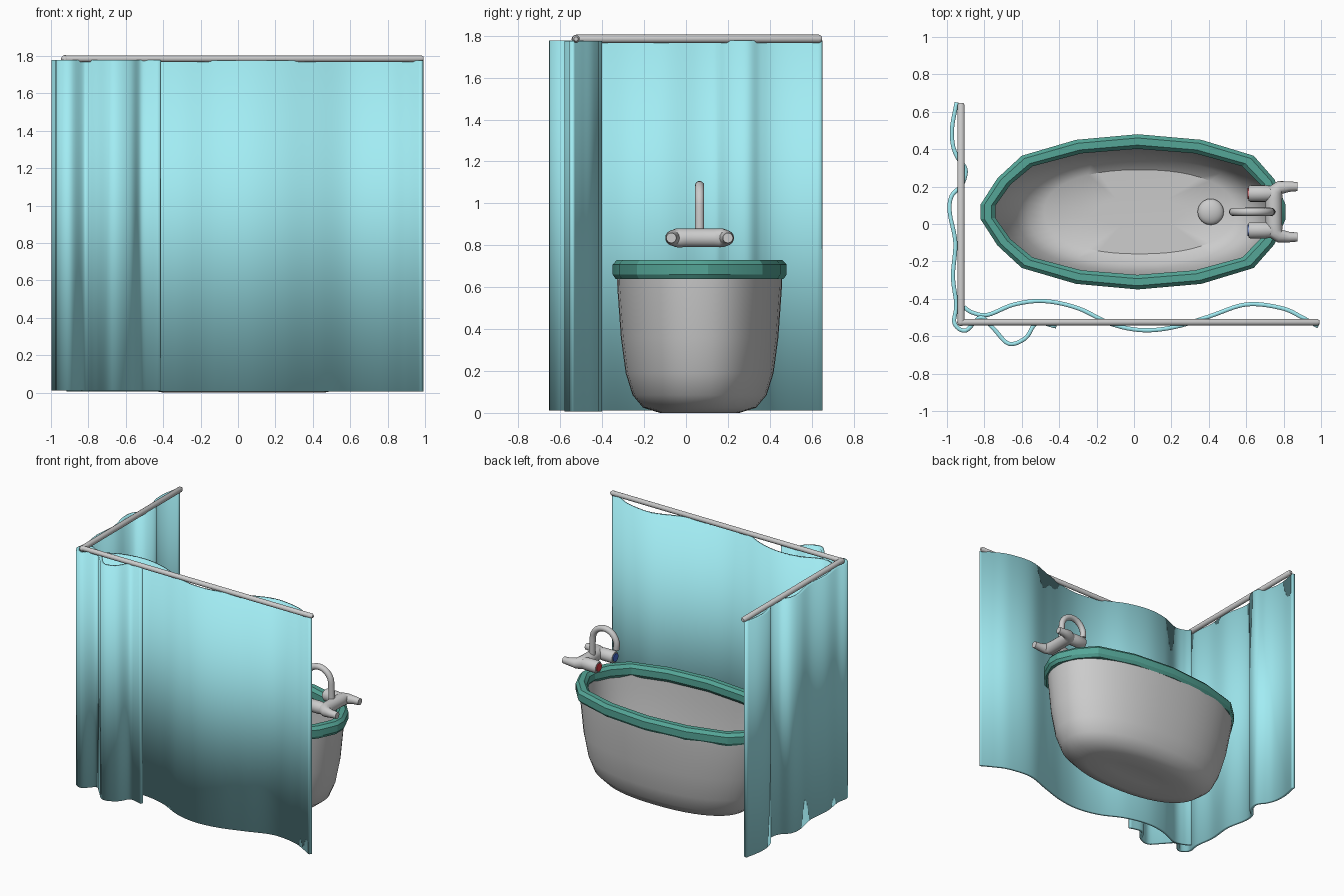
import bpy, bmesh, math
from mathutils import Vector

if "Cube" in bpy.data.objects:
    bpy.data.objects.remove(bpy.data.objects["Cube"])

CY = 0.065  # tub centre line in y


def mat(name, rgb):
    m = bpy.data.materials.new(name)
    m.diffuse_color = (*rgb, 1)
    m.use_nodes = True
    m.node_tree.nodes["Principled BSDF"].inputs["Base Color"].default_value = m.diffuse_color
    return m


CYAN = mat("curtain_cyan", (0.36, 0.84, 0.9))
TEAL = mat("rim_teal", (0.09, 0.38, 0.31))
RED = mat("hot_red", (0.75, 0.04, 0.05))
BLUE = mat("cold_blue", (0.06, 0.15, 0.65))


def smooth(ob, angle=35):
    bpy.ops.object.select_all(action='DESELECT')
    ob.select_set(True)
    bpy.context.view_layer.objects.active = ob
    bpy.ops.object.shade_smooth_by_angle(angle=math.radians(angle))


def finish(name, bm, material=None, angle=35):
    bmesh.ops.recalc_face_normals(bm, faces=bm.faces)
    me = bpy.data.meshes.new(name)
    bm.to_mesh(me)
    bm.free()
    ob = bpy.data.objects.new(name, me)
    bpy.context.collection.objects.link(ob)
    if material:
        me.materials.append(material)
    smooth(ob, angle)
    return ob


def loft(name, rings, material=None, closed=False, angle=35):
    """Skin a list of closed point rings; cap both ends unless the rings close up."""
    bm = bmesh.new()
    vr = [[bm.verts.new(p) for p in r] for r in rings]
    n = len(vr[0])
    for i in range(len(vr) if closed else len(vr) - 1):
        a, b = vr[i], vr[(i + 1) % len(vr)]
        for j in range(n):
            k = (j + 1) % n
            bm.faces.new((a[j], a[k], b[k], b[j]))
    if not closed:
        bm.faces.new(vr[0])
        bm.faces.new(vr[-1])
    return finish(name, bm, material, angle)


def spline(pts, steps=6):
    """Catmull-Rom curve through the points."""
    p = [Vector(q) for q in pts]
    p = [2 * p[0] - p[1]] + p + [2 * p[-1] - p[-2]]
    out = []
    for i in range(1, len(p) - 2):
        a, b, c, d = p[i - 1:i + 3]
        for s in range(steps):
            t = s / steps
            out.append(0.5 * (2 * b + (c - a) * t + (2 * a - 5 * b + 4 * c - d) * t * t
                              + (3 * b - a - 3 * c + d) * t ** 3))
    return out + [p[-2]]


def tube(name, path, radii, sides=16, material=None):
    """Round pipe along a path, one radius per point."""
    path = [Vector(p) for p in path]
    rings = []
    for i, p in enumerate(path):
        t = (path[min(i + 1, len(path) - 1)] - path[max(i - 1, 0)]).normalized()
        u = t.orthogonal().normalized() if i == 0 else (u - t * u.dot(t)).normalized()
        v = t.cross(u)
        rings.append([p + radii[i] * (u * math.cos(a) + v * math.sin(a))
                      for a in (2 * math.pi * k / sides for k in range(sides))])
    return loft(name, rings, material)


def curtain(name, pts, z0, z1):
    bm = bmesh.new()
    cols = [(bm.verts.new((x, y, z0)), bm.verts.new((x, y, z1))) for x, y in spline(pts)]
    for a, b in zip(cols, cols[1:]):
        bm.faces.new((a[0], b[0], b[1], a[1]))
    ob = finish(name, bm, CYAN, 60)
    s = ob.modifiers.new("thickness", 'SOLIDIFY')
    s.thickness, s.offset = 0.022, 0
    return ob


# curtains
curtain("long_curtain", [
    (0.985, -0.548), (0.9, -0.5), (0.79, -0.45), (0.6, -0.43), (0.4, -0.495), (0.22, -0.55),
    (0.05, -0.568), (-0.12, -0.535), (-0.3, -0.45), (-0.48, -0.412), (-0.64, -0.43),
    (-0.78, -0.485), (-0.86, -0.475), (-0.91, -0.445)], 0.006, 1.775)
curtain("corner_curtain", [
    (-0.415, -0.548), (-0.52, -0.53), (-0.58, -0.61), (-0.67, -0.64), (-0.75, -0.56),
    (-0.82, -0.5), (-0.9, -0.57), (-0.96, -0.53), (-0.95, -0.43), (-0.968, -0.28),
    (-0.955, -0.1), (-0.985, 0.06), (-0.975, 0.15), (-0.92, 0.21), (-0.9, 0.29),
    (-0.94, 0.35), (-0.968, 0.42), (-0.972, 0.52), (-0.948, 0.65)], 0.012, 1.778)

# curtain rods
tube("side_rod", [(-0.925, -0.525, 1.785), (-0.925, 0.635, 1.785), (-0.925, 0.648, 1.785)],
     [0.02, 0.02, 0.012])
tube("front_rod", [(-0.925, -0.525, 1.785), (0.98, -0.525, 1.785), (0.992, -0.525, 1.785)],
     [0.018, 0.018, 0.01])
bpy.ops.mesh.primitive_uv_sphere_add(segments=16, ring_count=8, radius=0.021,
                                     location=(-0.925, -0.525, 1.783))
bpy.context.object.name = "rod_corner"
smooth(bpy.context.object)


# tub shell: superellipse rings, outside up and inside down
def ellipse_ring(xl, xr, b, z, n=2.25, count=48):
    ring, cx, a = [], (xl + xr) / 2, (xr - xl) / 2
    for k in range(count):
        t = 2 * math.pi * k / count
        c, s = math.cos(t), math.sin(t)
        ring.append((cx + a * math.copysign(abs(c) ** (2 / n), c),
                     CY + b * math.copysign(abs(s) ** (2 / n), s), z))
    return ring


shell = [(-0.2, 0.25, 0.08, 0.015), (-0.4, 0.46, 0.19, 0.0), (-0.53, 0.59, 0.27, 0.025),
         (-0.61, 0.665, 0.32, 0.085), (-0.665, 0.71, 0.353, 0.19), (-0.72, 0.745, 0.376, 0.36),
         (-0.77, 0.77, 0.393, 0.6), (-0.775, 0.775, 0.394, 0.67), (-0.745, 0.745, 0.36, 0.67),
         (-0.73, 0.735, 0.355, 0.55), (-0.685, 0.71, 0.34, 0.34), (-0.63, 0.675, 0.317, 0.18),
         (-0.57, 0.62, 0.28, 0.09), (-0.48, 0.54, 0.225, 0.045), (-0.2, 0.25, 0.08, 0.04)]
loft("tub_shell", [ellipse_ring(*s) for s in shell])

# tub rim: faceted outline, mirrored over the centre line, with a bevelled section
half = [(-0.82, 0.04), (-0.73, 0.18), (-0.6, 0.3), (-0.31, 0.385), (0.02, 0.415),
        (0.36, 0.385), (0.64, 0.3), (0.75, 0.175), (0.81, 0.04)]
outline = half + [(x, -y) for x, y in reversed(half)]
section = [(0, 0.66), (0, 0.708), (0.02, 0.73), (0.058, 0.73), (0.078, 0.708),
           (0.078, 0.66), (0.062, 0.638), (0.015, 0.638)]
loft("tub_rim", [[(x * (1 - d / 0.815), CY + y * (1 - d / 0.415), z) for x, y in outline]
                 for d, z in section], TEAL, closed=True, angle=20)

# drain plug
bpy.ops.mesh.primitive_uv_sphere_add(segments=24, ring_count=12, radius=0.07,
                                     location=(0.41, CY, 0.055))
plug = bpy.context.object
plug.name = "drain_plug"
plug.scale.z = 0.5
smooth(plug)

# tap body: bent pipe with tapered wall inlets
side = [(0.875, 0.135), (0.83, 0.135), (0.78, 0.13), (0.755, 0.11), (0.748, 0.07)]
rad = [0.024, 0.028, 0.036, 0.045, 0.045]
tube("tap_body", [(x, CY + y, 0.835) for x, y in side]
     + [(x, CY - y, 0.835) for x, y in reversed(side)], rad + rad[::-1])

# spout: upright and arc
arc = [(0.63 + 0.1 * math.cos(a), CY, 0.985 + 0.1 * math.sin(a))
       for a in (math.pi * k / 14 for k in range(15))]
path = [(0.735, CY, 0.84), (0.733, CY, 0.92)] + arc + [(0.535, CY, 0.955)]
tube("tap_spout", path, [0.022] * len(path))

# handles with coloured caps
for label, s, m in (("hot", 1, RED), ("cold", -1, BLUE)):
    y = CY + s * 0.098
    tube(label + "_handle", [(0.74, y, 0.835), (0.7, y, 0.835), (0.622, y, 0.835), (0.612, y, 0.835)],
         [0.04, 0.045, 0.045, 0.038])
    tube(label + "_cap", [(0.616, y, 0.835), (0.606, y, 0.835)], [0.03, 0.03], material=m)
